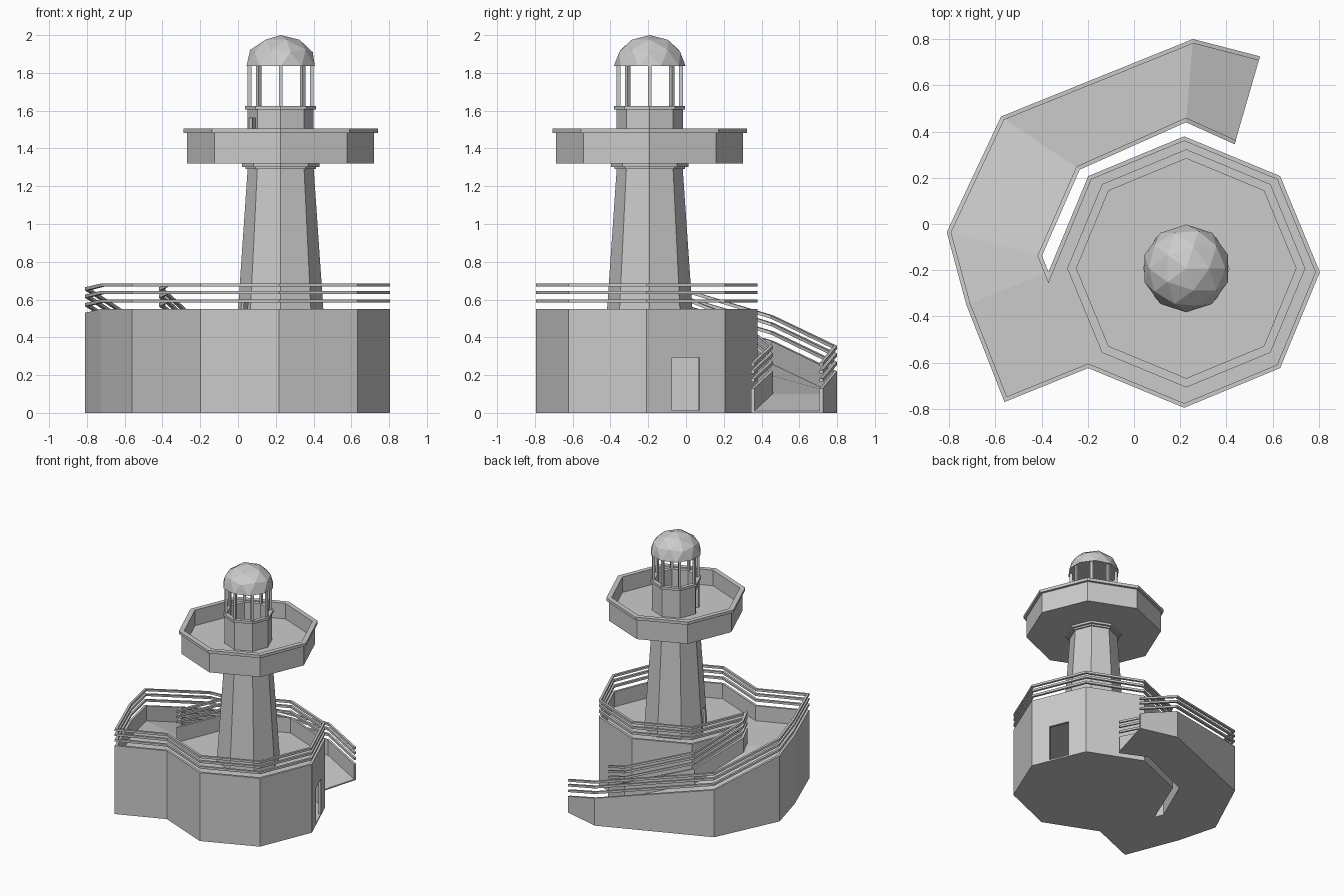
import bpy, bmesh
from math import sin, cos, radians, pi
from mathutils import Vector, Matrix

if "Cube" in bpy.data.objects:
    bpy.data.objects.remove(bpy.data.objects["Cube"])

BASE = (0.217, -0.208)
TOWER = (0.226, -0.192)


def finish(name, bm):
    bmesh.ops.remove_doubles(bm, verts=bm.verts, dist=1e-5)
    bmesh.ops.recalc_face_normals(bm, faces=bm.faces)
    me = bpy.data.meshes.new(name)
    bm.to_mesh(me)
    bm.free()
    ob = bpy.data.objects.new(name, me)
    bpy.context.collection.objects.link(ob)
    return ob


def lathe(name, profile, center, n=8):
    """Spin a closed (radius, z) profile into an n-sided solid."""
    bm = bmesh.new()
    rings = [[bm.verts.new((center[0] + r * cos(2 * pi * i / n),
                            center[1] + r * sin(2 * pi * i / n), z))
              for r, z in profile] for i in range(n)]
    m = len(profile)
    for i in range(n):
        a, b = rings[i], rings[(i + 1) % n]
        for j in range(m):
            k = (j + 1) % m
            if profile[j][0] or profile[k][0]:
                bm.faces.new((a[j], b[j], b[k], a[k]))
    return finish(name, bm)


def box(name, loc, size, angle):
    bm = bmesh.new()
    bmesh.ops.create_cube(bm, size=1, matrix=Matrix.Translation(loc)
                          @ Matrix.Rotation(radians(angle), 4, 'Z')
                          @ Matrix.Diagonal((*size, 1)))
    return finish(name, bm)


def cut(ob, cutter):
    cutter.hide_render = True
    mod = ob.modifiers.new("cut", 'BOOLEAN')
    mod.operation, mod.solver, mod.object = 'DIFFERENCE', 'EXACT', cutter
    bpy.context.view_layer.objects.active = ob
    bpy.ops.object.modifier_apply(modifier=mod.name)
    bpy.data.objects.remove(cutter)


def door(ob, center, r, angle, width, z0, z1, depth):
    """Cut a doorway in the middle of an octagon face."""
    d, a = r * cos(pi / 8), radians(angle)
    cut(ob, box("door_cutter", (center[0] + d * cos(a), center[1] + d * sin(a), (z0 + z1) / 2),
                (depth, width, z1 - z0), angle))


def ribbon(name, pts, lo, hi, t):
    """Mitred strip following the outline, offset inward by t."""
    bm = bmesh.new()
    secs = []
    for i, p in enumerate(pts):
        p2 = Vector(p[:2])
        norms = []
        for a, b in ((i - 1, i), (i, i + 1)):
            if a >= 0 and b < len(pts):
                d = (Vector(pts[b][:2]) - Vector(pts[a][:2])).normalized()
                norms.append(Vector((-d.y, d.x)))
        m = sum(norms, Vector((0, 0))).normalized()
        q = p2 + m * (t / m.dot(norms[0]))
        secs.append([bm.verts.new((v.x, v.y, p[2] + h))
                     for v, h in ((p2, lo), (p2, hi), (q, hi), (q, lo))])
    for a, b in zip(secs, secs[1:]):
        for j in range(4):
            k = (j + 1) % 4
            bm.faces.new((a[j], b[j], b[k], a[k]))
    bm.faces.new(secs[0])
    bm.faces.new(secs[-1])
    return finish(name, bm)


# Outline of ramp, landing and octagon, with floor height at every corner
FLOOR = 0.43
outer = [(0.545, 0.725, 0.01), (0.255, 0.80, 0.10), (-0.575, 0.465, 0.26),
         (-0.81, -0.035, 0.41), (-0.725, -0.35, FLOOR), (-0.56, -0.77, FLOOR)]
octagon = [(BASE[0] + 0.587 * cos(radians(a)), BASE[1] + 0.587 * sin(radians(a)), FLOOR)
           for a in range(225, 541, 45)]
inner = [(-0.398, -0.137, 0.41), (-0.235, 0.235, 0.26), (0.225, 0.44, 0.10), (0.435, 0.345, 0.01)]
outline = outer + octagon + inner

# Solid base with sloping ramp
bm = bmesh.new()
top = [bm.verts.new(p) for p in outline]
bot = [bm.verts.new((p[0], p[1], 0)) for p in outline]
n = len(outline)
for i in range(n):
    k = (i + 1) % n
    bm.faces.new((bot[i], bot[k], top[k], top[i]))
for i in range(4):
    bm.faces.new((top[i], top[i + 1], top[n - 2 - i], top[n - 1 - i]))
bm.faces.new(top[4:14])
bm.faces.new(bot[::-1])
base = finish("base_and_ramp", bm)

# Hollow room and its doorway
cut(base, lathe("room_cutter", [(0, 0.012), (0.567, 0.012), (0.567, 0.412), (0, 0.412)], BASE))
door(base, BASE, 0.587, 22.5, 0.157, 0.012, 0.293, 0.10)

# Parapet and three rails
ribbon("parapet", outline, 0, 0.12, 0.018)
for i, z in enumerate((0.154, 0.199, 0.238)):
    ribbon(f"rail_{i + 1}", outline, z, z + 0.017, 0.018)

# Tapered shaft with doorway
shaft = lathe("tower_shaft", [(0.234, FLOOR), (0.175, 1.29), (0.157, 1.29), (0.216, FLOOR)], TOWER)
door(shaft, TOWER, 0.23, 202.5, 0.09, FLOOR - 0.02, 0.59, 0.12)

# Collar and gallery
lathe("tower_collar", [(0.187, 1.29), (0.187, 1.303), (0.205, 1.303), (0.205, 1.32),
                       (0.157, 1.32), (0.157, 1.29)], TOWER)
lathe("gallery", [(0, 1.32), (0.495, 1.32), (0.495, 1.482), (0.515, 1.482), (0.515, 1.505),
                  (0.475, 1.505), (0.475, 1.38), (0, 1.38)], TOWER)

# Lantern room
lantern = lathe("lantern_wall", [(0.175, 1.38), (0.175, 1.605), (0.188, 1.605), (0.188, 1.625),
                                 (0.155, 1.625), (0.155, 1.38)], TOWER)
door(lantern, TOWER, 0.175, 202.5, 0.09, 1.36, 1.56, 0.10)
for i in range(8):
    a = i * pi / 4
    box(f"lantern_post_{i + 1}", (TOWER[0] + 0.165 * cos(a), TOWER[1] + 0.165 * sin(a), 1.73),
        (0.02, 0.02, 0.22), i * 45)

# Faceted dome
bm = bmesh.new()
bmesh.ops.create_icosphere(bm, subdivisions=2, radius=1)
res = bmesh.ops.bisect_plane(bm, geom=bm.verts[:] + bm.edges[:] + bm.faces[:], dist=1e-4,
                             plane_co=(0, 0, 0), plane_no=(0, 0, 1), clear_inner=True)
bmesh.ops.holes_fill(bm, edges=[e for e in bm.edges if e.is_boundary])
bmesh.ops.transform(bm, verts=bm.verts, matrix=Matrix.Translation((*TOWER, 1.836))
                    @ Matrix.Diagonal((0.19, 0.19, 0.164, 1)))
finish("dome", bm)
